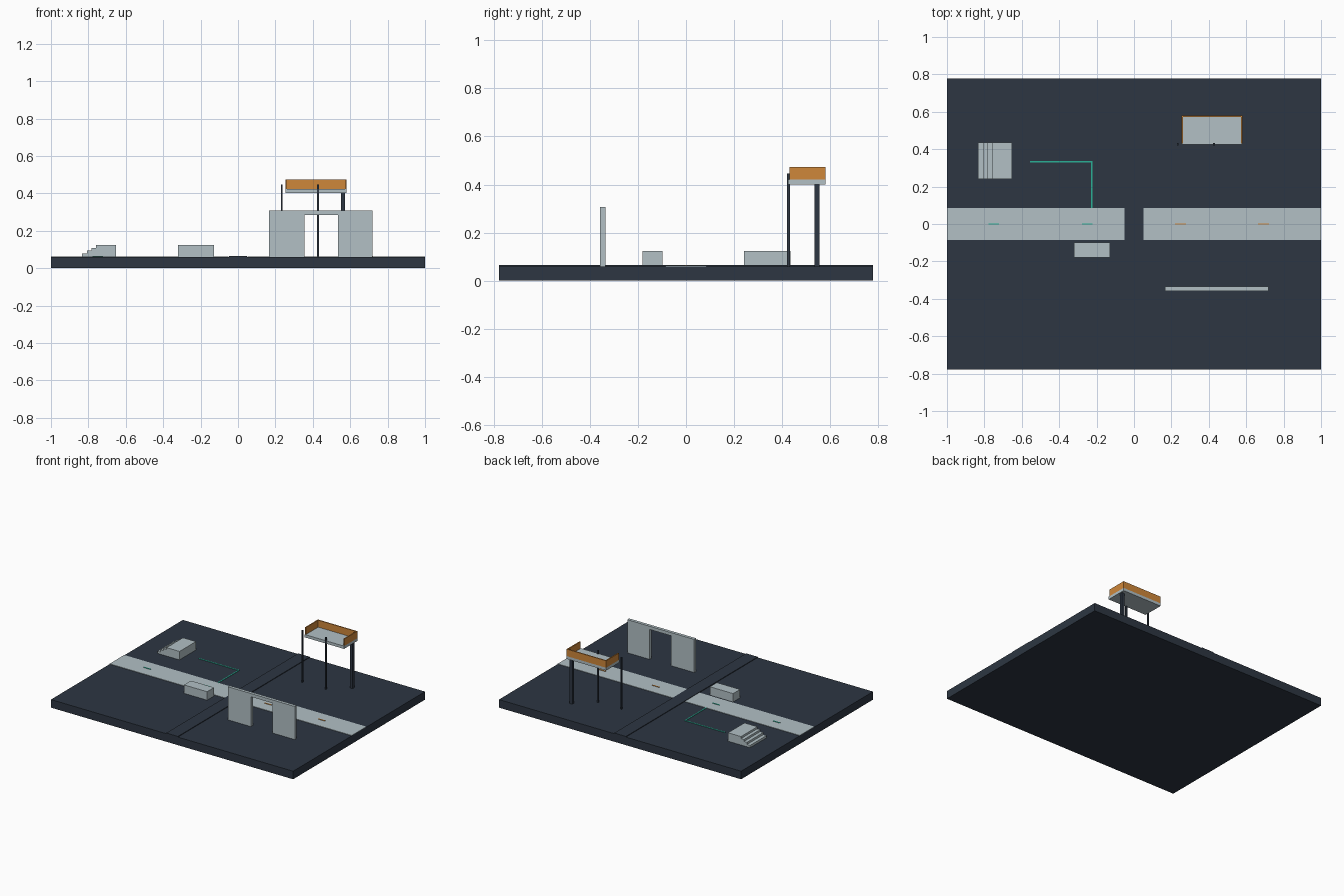
import bpy, bmesh

if "Cube" in bpy.data.objects:
    bpy.data.objects.remove(bpy.data.objects["Cube"])


def material(name, rgb):
    lin = [((c / 255 + 0.055) / 1.055) ** 2.4 for c in rgb]
    m = bpy.data.materials.new(name)
    m.diffuse_color = (*lin, 1)
    m.use_nodes = True
    m.node_tree.nodes["Principled BSDF"].inputs["Base Color"].default_value = m.diffuse_color
    return m


dark = material("dark_slate", (45, 54, 66))
pale = material("pale_grey", (178, 192, 197))
orange = material("orange", (207, 135, 58))
teal = material("teal", (42, 176, 150))


def prism(name, profile, y0, y1, mat):
    """Extrude an x-z outline from y0 to y1."""
    bm = bmesh.new()
    face = bm.faces.new([bm.verts.new((x, y0, z)) for x, z in profile])
    ext = bmesh.ops.extrude_face_region(bm, geom=[face])
    verts = [g for g in ext["geom"] if isinstance(g, bmesh.types.BMVert)]
    bmesh.ops.translate(bm, verts=verts, vec=(0, y1 - y0, 0))
    bmesh.ops.recalc_face_normals(bm, faces=bm.faces)
    me = bpy.data.meshes.new(name)
    bm.to_mesh(me)
    bm.free()
    me.materials.append(mat)
    ob = bpy.data.objects.new(name, me)
    bpy.context.collection.objects.link(ob)
    return ob


def box(name, x, y, z, mat):
    return prism(name, [(x[0], z[0]), (x[1], z[0]), (x[1], z[1]), (x[0], z[1])],
                 y[0], y[1], mat)


G = 0.06  # ground level

# Base slab, and the low strip dividing it in two
box("base_slab", (-1, 1), (-0.778, 0.778), (0, G), dark)
box("divider_strip", (-0.048, 0.048), (-0.778, 0.778), (G, G + 0.005), dark)

# Road on both sides of the divider
for side, x in (("left", (-1, -0.05)), ("right", (0.05, 1))):
    box("road_" + side, x, (-0.086, 0.086), (G, G + 0.003), pale)

# Road markers
for i, (cx, mat) in enumerate([(-0.75, teal), (-0.25, teal), (0.248, orange), (0.692, orange)]):
    box(f"road_marker_{i}", (cx - 0.029, cx + 0.029), (-0.004, 0.004), (G + 0.003, G + 0.006), mat)

# Bent guide line on the ground
box("guide_line_across", (-0.556, -0.222), (0.329, 0.337), (G, G + 0.003), teal)
box("guide_line_down", (-0.230, -0.222), (0.086, 0.329), (G, G + 0.003), teal)

# Stepped block
prism("stepped_block", [(-0.834, G), (-0.652, G), (-0.652, 0.123), (-0.759, 0.123),
                        (-0.759, 0.108), (-0.783, 0.108), (-0.783, 0.093),
                        (-0.808, 0.093), (-0.808, 0.077), (-0.834, 0.077)],
      0.241, 0.435, pale)

# Low block beside the road
box("low_block", (-0.32, -0.129), (-0.18, -0.098), (G, 0.123), pale)

# Wall with doorway
prism("doorway_wall", [(0.166, G), (0.356, G), (0.356, 0.283), (0.535, 0.283),
                       (0.535, G), (0.719, G), (0.719, 0.307), (0.166, 0.307)],
      -0.357, -0.334, pale)

# Raised platform with parapet on three sides, open at the front
box("platform_floor", (0.253, 0.579), (0.424, 0.581), (0.401, 0.422), pale)
box("parapet_back", (0.253, 0.579), (0.573, 0.581), (0.422, 0.474), orange)
box("parapet_left", (0.253, 0.261), (0.430, 0.573), (0.422, 0.474), orange)
box("parapet_right", (0.571, 0.579), (0.430, 0.573), (0.422, 0.474), orange)

# Platform posts: two thin ones in front, one thicker behind
for i, cx in enumerate((0.234, 0.427)):
    box(f"front_post_{i}", (cx - 0.005, cx + 0.005), (0.421, 0.432), (G, 0.447), dark)
box("back_post", (0.550, 0.572), (0.534, 0.555), (G, 0.401), dark)
